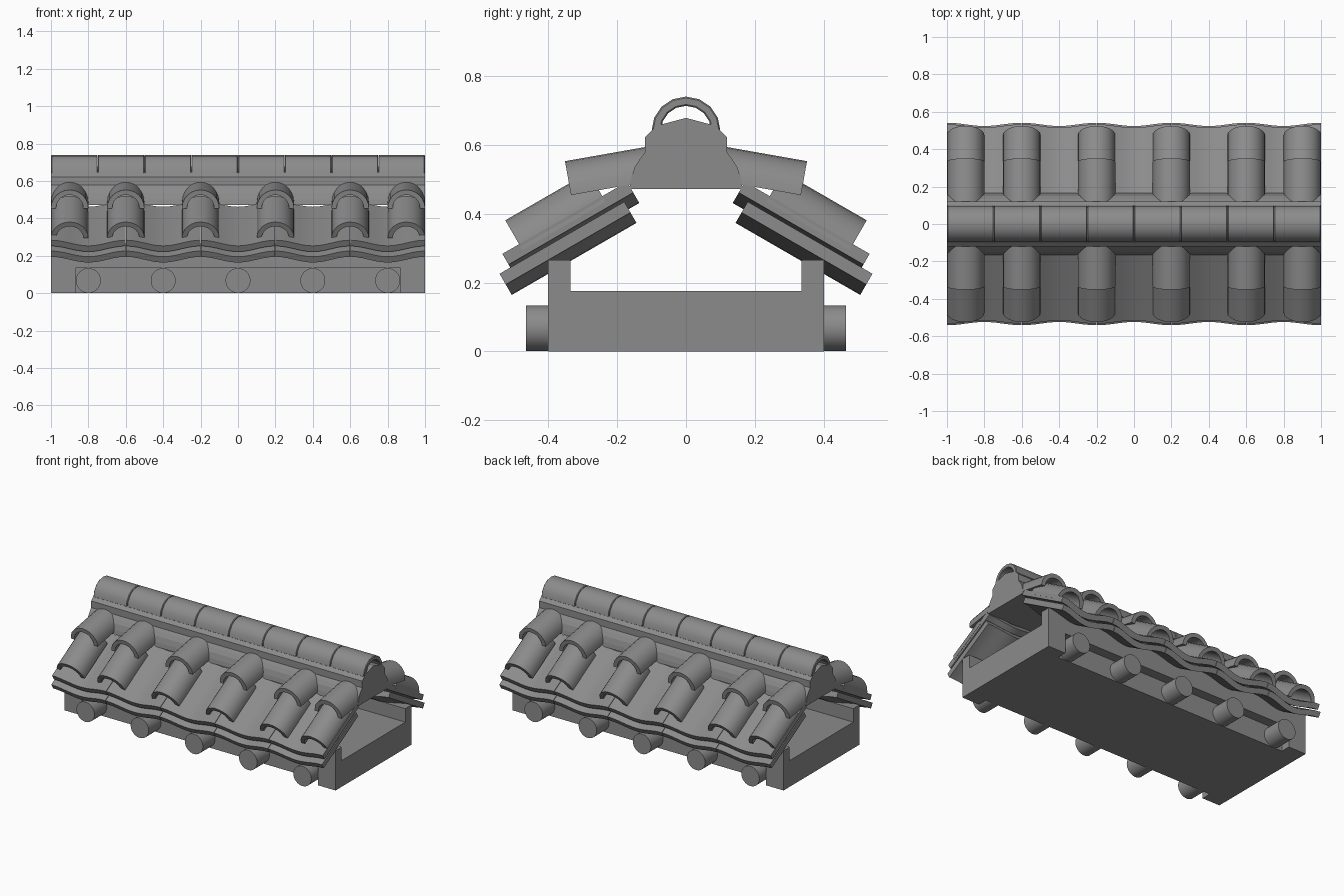
import bpy, math
from mathutils import Matrix, Vector

if "Cube" in bpy.data.objects:
    bpy.data.objects.remove(bpy.data.objects["Cube"], do_unlink=True)

clay = bpy.data.materials.new("grey_clay")
clay.use_nodes = True
clay.diffuse_color = (0.26, 0.26, 0.26, 1)
clay.node_tree.nodes["Principled BSDF"].inputs["Base Color"].default_value = (0.26, 0.26, 0.26, 1)


def prism(name, profile, length, matrix, smooth=False):
    """Extrude a closed local XZ profile along local Y from 0 to length."""
    n = len(profile)
    verts = [matrix @ Vector((x, y, z)) for y in (0, length) for x, z in profile]
    faces = [(i, (i + 1) % n, n + (i + 1) % n, n + i) for i in range(n)]
    faces += [tuple(range(n))[::-1], tuple(range(n, 2 * n))]
    mesh = bpy.data.meshes.new(name)
    mesh.from_pydata(verts, [], faces)
    mesh.materials.append(clay)
    obj = bpy.data.objects.new(name, mesh)
    bpy.context.collection.objects.link(obj)
    bpy.ops.object.select_all(action='DESELECT')
    obj.select_set(True)
    bpy.context.view_layer.objects.active = obj
    bpy.ops.object.mode_set(mode='EDIT')
    bpy.ops.mesh.select_all(action='SELECT')
    bpy.ops.mesh.normals_make_consistent(inside=False)
    bpy.ops.object.mode_set(mode='OBJECT')
    if smooth:
        bpy.ops.object.shade_smooth_by_angle(angle=math.radians(40))
    return obj


def arch(outer, inner, segments):
    """Half ring standing on its two feet."""
    angles = [math.pi * i / segments for i in range(segments + 1)]
    ring = [(outer * math.cos(a), outer * math.sin(a)) for a in angles]
    return ring + [(inner * math.cos(a), inner * math.sin(a)) for a in reversed(angles)]


def wave(width, dip, thick, steps=12):
    """Sagging pan tile section, highest at its side edges."""
    xs = [width * (i / steps - 0.5) for i in range(steps + 1)]
    top = [(x, -dip * (1 + math.cos(2 * math.pi * x / width)) / 2) for x in xs]
    return top + [(x, z - thick) for x, z in reversed(top)]


def slope(side, x, pitch, start, height):
    """Frame running down one roof slope; side is -1 front, 1 back."""
    turn = Matrix.Rotation(math.pi if side < 0 else 0, 4, 'Z')
    tilt = Matrix.Rotation(-math.radians(pitch), 4, 'X')
    return Matrix.Translation((x, 0, 0)) @ turn @ tilt @ Matrix.Translation((0, start, height))


def along_x(x):
    """Frame whose local Y runs along +X and local X along -Y."""
    return Matrix.Translation((x, 0, 0)) @ Matrix.Rotation(-math.pi / 2, 4, 'Z')


# Trough-shaped base with a long recess under each wall
half = [(0.4, 0), (0.4, 0.265), (0.335, 0.265), (0.335, 0.175)]
base = prism("base", half + [(-y, z) for y, z in reversed(half)], 2, along_x(-1))
for side in (-1, 1):
    box = [(side * 0.335, -0.1), (side * 0.5, -0.1), (side * 0.5, 0.135), (side * 0.335, 0.135)]
    cutter = prism("recess_cutter", box, 1.74, along_x(-0.87))
    cutter.hide_render = True
    bpy.context.view_layer.objects.active = base
    mod = base.modifiers.new("recess", 'BOOLEAN')
    mod.operation, mod.solver, mod.object = 'DIFFERENCE', 'EXACT', cutter
    bpy.ops.object.modifier_apply(modifier=mod.name)
    bpy.data.objects.remove(cutter, do_unlink=True)

# Ridge beam with flared foot and shallow peak
flank = [(0.165, 0.471), (0.16, 0.5), (0.149, 0.535), (0.133, 0.56), (0.119, 0.578),
         (0.119, 0.622), (0.096, 0.645), (0.075, 0.658)]
prism("ridge_beam", flank + [(0, 0.678)] + [(-y, z) for y, z in reversed(flank)], 2, along_x(-1))

# Half-round caps along the ridge
for i in range(8):
    frame = Matrix.Translation((0, 0, 0.64)) @ along_x(-1 + 0.25 * i + 0.001)
    cap = prism("ridge_cap", arch(0.1, 0.073, 8), 0.248, frame, True)
    bevel = cap.modifiers.new("soft_edge", 'BEVEL')
    bevel.width, bevel.segments, bevel.limit_method = 0.004, 1, 'ANGLE'
    bevel.angle_limit = math.radians(60)

disc = [(0.0665 * math.cos(a * math.pi / 16), 0.0675 + 0.0665 * math.sin(a * math.pi / 16))
        for a in range(32)]
for side in (-1, 1):
    # Round rafter ends and the two layers of pan tiles
    for x in (-0.8, -0.4, 0, 0.4, 0.8):
        prism("rafter_end", disc, 0.165, Matrix.Translation((x, 0, 0))
              @ Matrix.Scale(side, 4, (0, 1, 0)) @ Matrix.Translation((0, 0.3, 0)), True)
        prism("lower_pan_tile", wave(0.397, 0.035, 0.036), 0.418, slope(side, x, 30, -0.062, 0.466), True)
        prism("upper_pan_tile", wave(0.397, 0.035, 0.036), 0.418, slope(side, x, 30, -0.098, 0.512), True)
    # Cover tiles, the upper row at a flatter pitch
    for x in (-0.9, -0.6, -0.2, 0.2, 0.6, 0.9):
        prism("lower_cover_tile", arch(0.1, 0.073, 12), 0.279, slope(side, x, 30, -0.015, 0.492), True)
        prism("upper_cover_tile", arch(0.1, 0.073, 12), 0.28, slope(side, x, 10, -0.03, 0.505), True)
